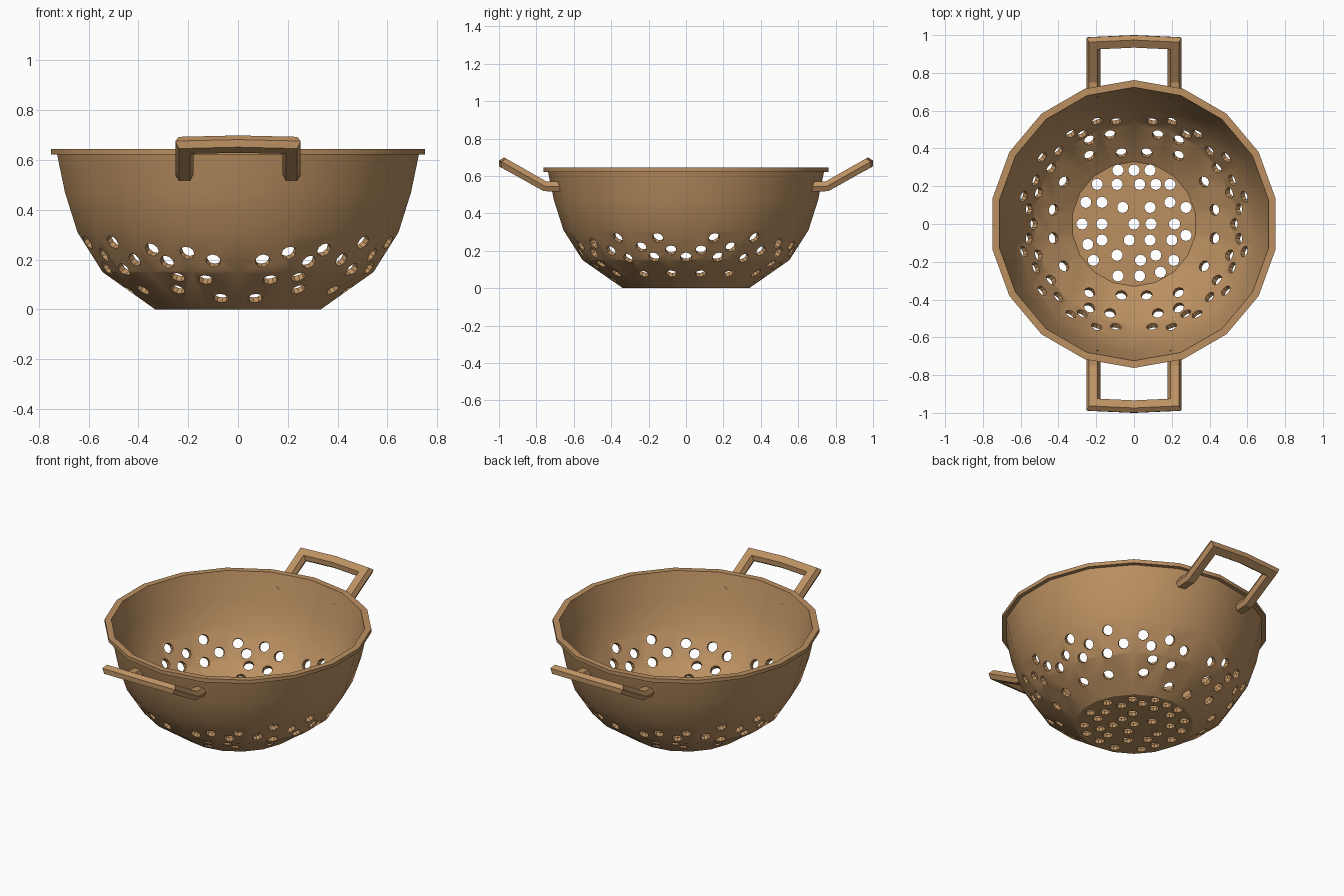
import bpy, bmesh, math
from mathutils import Vector, Matrix

if "Cube" in bpy.data.objects:
    bpy.data.objects.remove(bpy.data.objects["Cube"])

brown = bpy.data.materials.new("brown_plastic")
brown.diffuse_color = (0.5, 0.28, 0.12, 1)
brown.use_nodes = True
brown.node_tree.nodes["Principled BSDF"].inputs["Base Color"].default_value = brown.diffuse_color


def make(name, bm):
    bmesh.ops.recalc_face_normals(bm, faces=bm.faces)
    me = bpy.data.meshes.new(name)
    bm.to_mesh(me)
    bm.free()
    ob = bpy.data.objects.new(name, me)
    bpy.context.collection.objects.link(ob)
    me.materials.append(brown)
    return ob


def smooth(ob, deg):
    bpy.ops.object.select_all(action='DESELECT')
    ob.select_set(True)
    bpy.context.view_layer.objects.active = ob
    bpy.ops.object.shade_smooth_by_angle(angle=math.radians(deg))


# bowl: 18-sided revolved shell with a small rim lip
SIDES = 18
outer = [(.338, 0), (.553, .15), (.655, .31), (.706, .47), (.738, .622)]
profile = outer + [(.762, .622), (.762, .645), (.724, .645),
                   (.684, .475), (.633, .32), (.533, .168), (.33, .024)]
bm = bmesh.new()
rings = []
for r, z in profile:
    rings.append([bm.verts.new((r * math.cos(a), r * math.sin(a), z))
                  for a in (math.radians(10 + 360 / SIDES * i) for i in range(SIDES))])
for a, b in zip(rings, rings[1:]):
    for i in range(SIDES):
        j = (i + 1) % SIDES
        bm.faces.new((a[i], a[j], b[j], b[i]))
bm.faces.new(rings[0])
bm.faces.new(rings[-1])
bowl = make("bowl", bm)

# drain hole cutters
cut = bmesh.new()


def hole(pos, normal):
    m = Matrix.Translation(pos) @ Vector(normal).to_track_quat('Z', 'Y').to_matrix().to_4x4()
    bmesh.ops.create_cone(cut, cap_ends=True, segments=10, radius1=.03,
                          radius2=.03, depth=.11, matrix=m)


# floor holes, row by row (y: x positions)
floor_rows = [
    (.285, (-.085, 0, .085)),
    (.21, (-.195, -.09, .03, .115, .19)),
    (.115, (-.255, -.17, .19)), (.088, (-.06, .085, .275)),
    (0, (-.275, -.17, 0, .09, .215)),
    (-.06, (.275,)), (-.085, (-.17, -.025, .085, .2)), (-.108, (-.245,)),
    (-.165, (-.09, .115)), (-.192, (-.215, .035, .21)),
    (-.255, (.14,)), (-.275, (-.085, .03)),
]
for y, xs in floor_rows:
    for x in xs:
        hole((x, y, .012), (0, 0, 1))

# wall holes for one quadrant (angle, height), mirrored both ways
quarter = [(80, .045), (75, .12), (80, .195), (70, .23), (60, .19), (62, .13),
           (55, .24), (57, .08), (44, .2), (36, .27), (34, .16), (31, .08),
           (24, .22), (18, .165), (14, .27), (8, .205), (0, .165), (10, .08)]
wall = {(s, z) for a, z in quarter for s in (a, 180 - a, (180 + a) % 360, (360 - a) % 360)}
for a, z in sorted(wall):
    (r0, z0), (r1, z1) = next(p for p in zip(outer, outer[1:]) if p[0][1] <= z <= p[1][1])
    r = (r0 + (r1 - r0) * (z - z0) / (z1 - z0)) * .985
    c, s = math.cos(math.radians(a)), math.sin(math.radians(a))
    n = Vector(((z1 - z0) * c, (z1 - z0) * s, r0 - r1)).normalized()
    hole(Vector((r * c, r * s, z)) - n * .012, n)
cutter = make("hole_cutter", cut)
cutter.hide_render = True

mod = bowl.modifiers.new("holes", 'BOOLEAN')
mod.operation = 'DIFFERENCE'
mod.solver = 'EXACT'
mod.object = cutter
bpy.context.view_layer.objects.active = bowl
bpy.ops.object.modifier_apply(modifier=mod.name)
bpy.data.objects.remove(cutter)
smooth(bowl, 30)


# handles: hexagonal bar swept along a bent loop with mitred corners
def handle(name, side):
    half = [(.215, .67, .542), (.215, .755, .545), (.215, .957, .659), (0, .967, .664)]
    path = [Vector(p) for p in half] + [Vector((-x, y, z)) for x, y, z in half[-2::-1]]
    section = [(.037, 0), (.023, .027), (-.023, .027), (-.037, 0), (-.023, -.027), (.023, -.027)]
    slope = Vector((0, -.49, .872))
    ups = [Vector((0, 0, 1)), Vector((0, -.25, .97)), slope, slope, slope,
           Vector((0, -.25, .97)), Vector((0, 0, 1))]
    bm = bmesh.new()
    rings = []
    for i, (p, up) in enumerate(zip(path, ups)):
        d0 = (p - path[i - 1]).normalized() if i else (path[1] - p).normalized()
        d1 = (path[i + 1] - p).normalized() if i < len(path) - 1 else d0
        t = (d0 + d1).normalized()
        w = t.cross(up).normalized()
        k = 1 / t.dot(d0) if i in (2, 4) else 1
        ring = []
        for u, v in section:
            q = p + w * u * k + up * v
            ring.append(bm.verts.new((q.x, q.y * side, q.z)))
        rings.append(ring)
    for a, b in zip(rings, rings[1:]):
        for i in range(6):
            j = (i + 1) % 6
            bm.faces.new((a[i], a[j], b[j], b[i]))
    bm.faces.new(rings[0])
    bm.faces.new(rings[-1])
    smooth(make(name, bm), 25)


handle("back_handle", 1)
handle("front_handle", -1)
